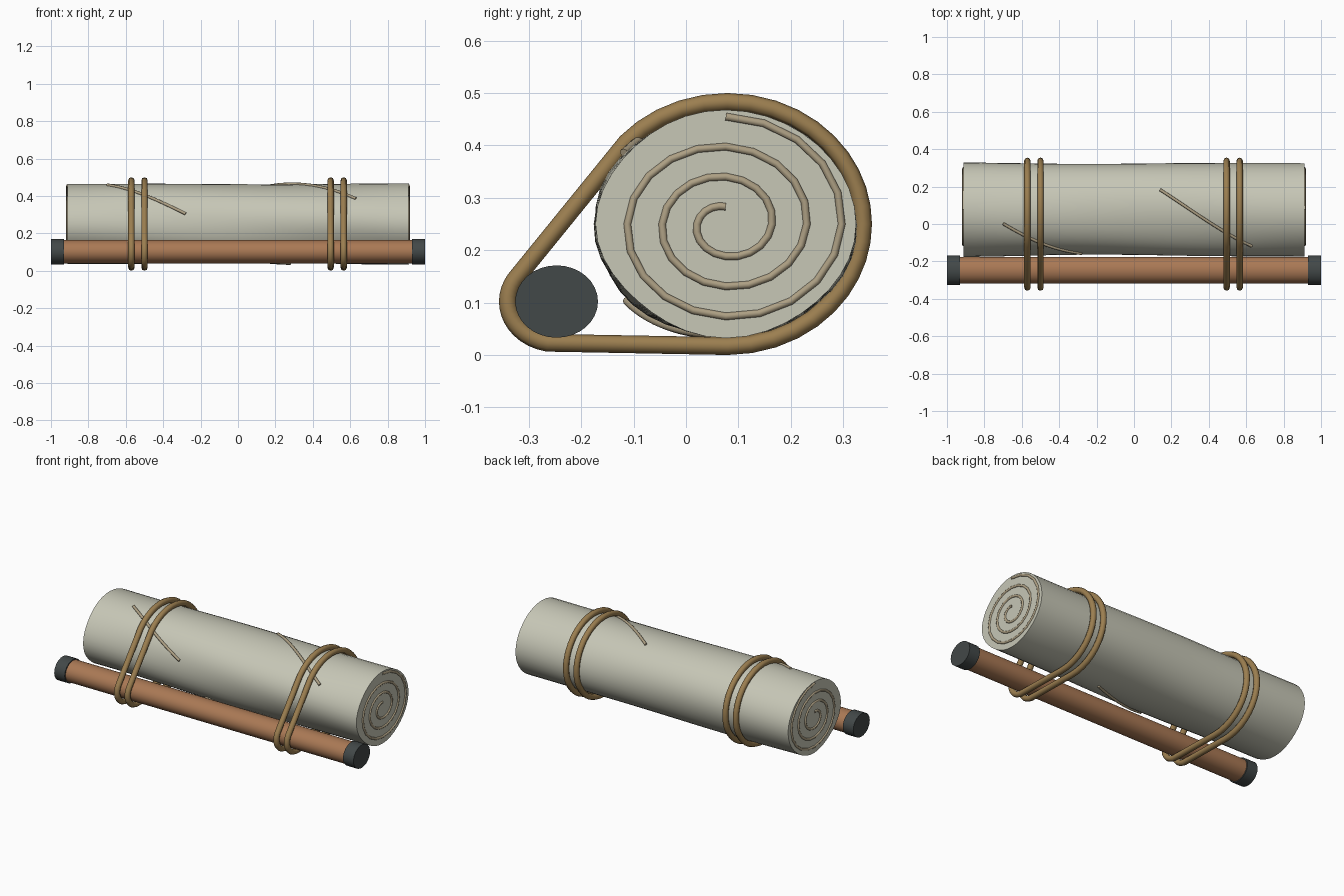
import bpy, bmesh
from math import sin, cos, pi, radians, hypot

if "Cube" in bpy.data.objects:
    bpy.data.objects.remove(bpy.data.objects["Cube"])

CY, CZ = 0.076, 0.25        # bedroll axis
PY, PZ = -0.247, 0.102      # pole axis


def material(name, rgb):
    m = bpy.data.materials.new(name)
    m.diffuse_color = (*rgb, 1)
    m.use_nodes = True
    m.node_tree.nodes["Principled BSDF"].inputs["Base Color"].default_value = m.diffuse_color
    return m


CANVAS = material("canvas", (0.57, 0.57, 0.47))
SEAM = material("seam", (0.42, 0.35, 0.23))
ROPE = material("rope", (0.33, 0.21, 0.08))
WOOD = material("wood", (0.40, 0.19, 0.09))
DARK = material("dark_cap", (0.055, 0.065, 0.065))


def loft(name, rings, mat):
    """Closed skin through a list of equal-length rings of points."""
    bm = bmesh.new()
    vs = [[bm.verts.new(p) for p in ring] for ring in rings]
    n = len(vs[0])
    for a, b in zip(vs, vs[1:]):
        for i in range(n):
            bm.faces.new((a[i], a[(i + 1) % n], b[(i + 1) % n], b[i]))
    bm.faces.new(vs[0])
    bm.faces.new(vs[-1])
    bmesh.ops.recalc_face_normals(bm, faces=bm.faces)
    me = bpy.data.meshes.new(name)
    bm.to_mesh(me)
    bm.free()
    me.materials.append(mat)
    ob = bpy.data.objects.new(name, me)
    bpy.context.collection.objects.link(ob)
    bpy.ops.object.select_all(action='DESELECT')
    bpy.context.view_layer.objects.active = ob
    ob.select_set(True)
    bpy.ops.object.shade_smooth_by_angle(angle=radians(35))
    return ob


def tube(name, pts, radius, mat, closed=False):
    cu = bpy.data.curves.new(name, 'CURVE')
    cu.dimensions = '3D'
    cu.bevel_depth = radius
    cu.bevel_resolution = 2
    cu.use_fill_caps = True
    sp = cu.splines.new('POLY')
    sp.points.add(len(pts) - 1)
    for q, p in zip(sp.points, pts):
        q.co = (*p, 1)
    sp.use_cyclic_u = closed
    sp.use_smooth = True
    cu.materials.append(mat)
    ob = bpy.data.objects.new(name, cu)
    bpy.context.collection.objects.link(ob)


def rod(name, x0, x1, ry, rz, mat):
    angles = [2 * pi * i / 32 for i in range(32)]
    loft(name, [[(x, PY + ry * cos(a), PZ + rz * sin(a)) for a in angles]
                for x in (x0, x1)], mat)


def roll_point(x, a, lift=0.0):
    """Point on the rippled canvas surface at length x and angle a."""
    weight = (1 - 0.6 * cos(a - pi / 4)) / 1.6
    ripple = -0.022 * weight * (1 + cos(4 * (a - radians(315)) + 3.2 * (0.91 - x)))
    ripple += 0.008 * sin(5 * x + 2 * a)
    s = 1.015 + ripple
    return (x, CY + (0.247 * s + lift) * cos(a), CZ + (0.213 * s + lift) * sin(a))


# Rolled canvas
loft("canvas_roll", [[roll_point(-0.912 + 1.824 * j / 28, 2 * pi * i / 40)
                      for i in range(40)] for j in range(29)], CANVAS)

# Spiral edge on both ends
for side, x in (("left", -0.911), ("right", 0.911)):
    pts = []
    for i in range(61):
        t = i / 60
        a = pi / 2 + 6 * pi * t
        r = 0.033 + 0.172 * t
        pts.append((x, CY + 1.16 * r * cos(a), CZ + r * sin(a)))
    tube("spiral_edge_" + side, pts, 0.0075, SEAM)

# Diagonal creases: start x, end x, start angle, end angle
for k, (x0, x1, a0, a1) in enumerate([(-0.70, -0.28, 107, 165),
                                      (0.14, 0.63, 65, 141),
                                      (-0.14, 0.28, 222, 262)]):
    tube("crease_%d" % (k + 1),
         [roll_point(x0 + (x1 - x0) * i / 12, radians(a0 + (a1 - a0) * i / 12), 0.002)
          for i in range(13)], 0.008, SEAM)

# Carrying pole with end caps
rod("pole", -0.95, 0.95, 0.071, 0.063, WOOD)
rod("pole_cap_left", -1.0, -0.93, 0.079, 0.069, DARK)
rod("pole_cap_right", 0.93, 1.0, 0.079, 0.069, DARK)


# Rope loops: taut outline around the roll and the pole
def support(a):
    best = None
    for cy, cz, ry, rz in ((0.079, CZ, 0.259, 0.233), (PY, PZ, 0.093, 0.08)):
        h = hypot(ry * cos(a), rz * sin(a))
        y, z = cy + ry * ry * cos(a) / h, cz + rz * rz * sin(a) / h
        d = y * cos(a) + z * sin(a)
        if best is None or d > best[0]:
            best = (d, y, z)
    return best[1:]


outline = [support(2 * pi * i / 40) for i in range(40)]
for k, x in enumerate((-0.57, -0.50, 0.495, 0.565)):
    tube("rope_loop_%d" % (k + 1), [(x, y, z) for y, z in outline], 0.017, ROPE, True)
